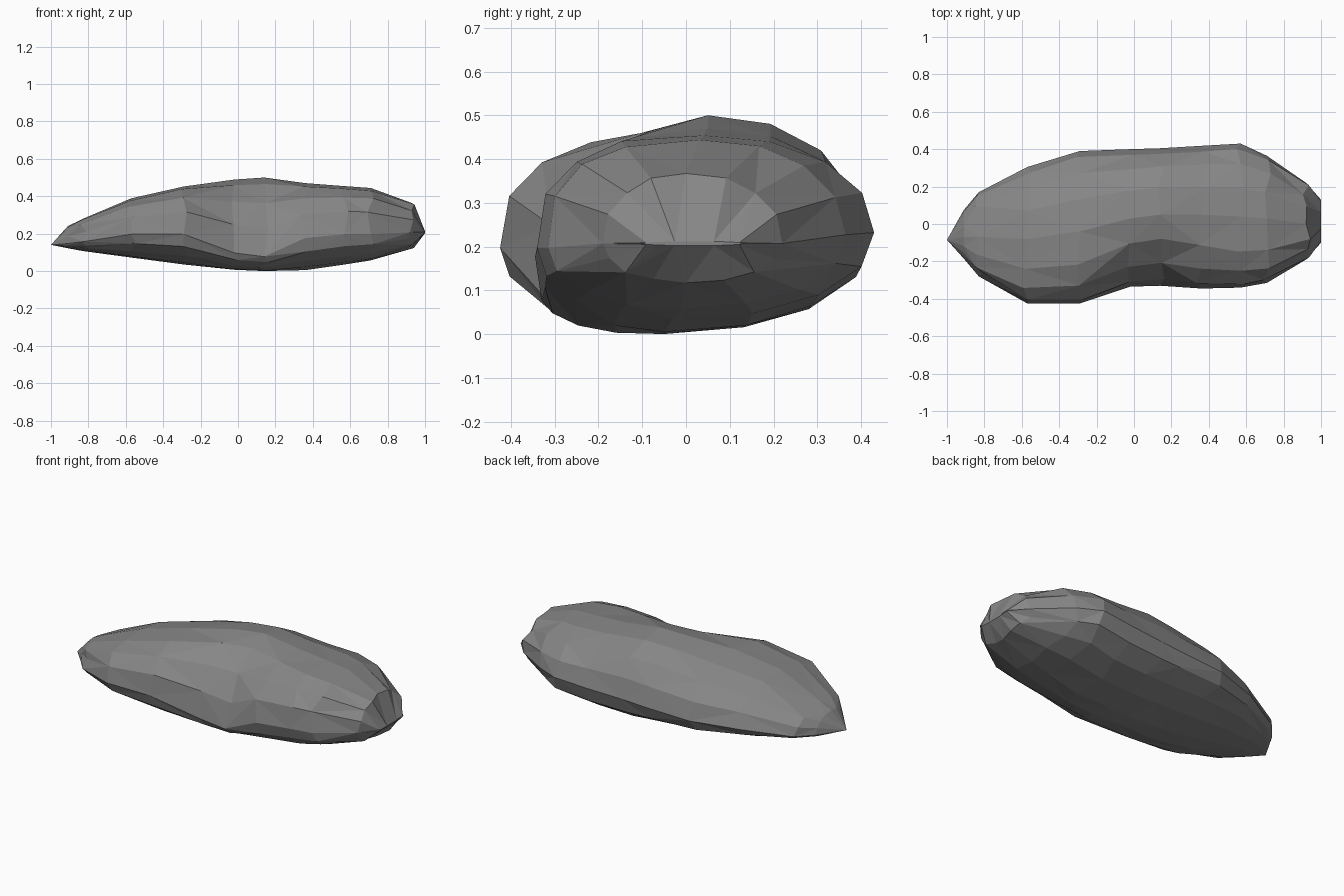
import bpy, bmesh, math, random

if "Cube" in bpy.data.objects:
    bpy.data.objects.remove(bpy.data.objects["Cube"])

random.seed(4)
N = 16  # points around each cross-section

# Stations: x, front y, back y, bottom z, top z, front/back widest z,
# crest y, keel y, front shoulder exponent (low = boxy, high = hollow)
stations = [
    (-0.91, -0.185, 0.075, 0.125, 0.243, 0.15, 0.15, -0.07, -0.07, 0.9),
    (-0.83, -0.28, 0.17, 0.11, 0.282, 0.16, 0.155, -0.07, -0.07, 0.85),
    (-0.57, -0.425, 0.305, 0.075, 0.392, 0.20, 0.18, -0.08, -0.08, 0.78),
    (-0.29, -0.425, 0.39, 0.038, 0.455, 0.20, 0.19, -0.04, -0.08, 0.78),
    (-0.02, -0.335, 0.40, 0.01, 0.492, 0.10, 0.20, 0.03, -0.06, 1.0),
    (0.14, -0.33, 0.405, 0.003, 0.503, 0.08, 0.21, 0.05, -0.05, 1.1),
    (0.36, -0.345, 0.418, 0.008, 0.473, 0.18, 0.22, 0.05, -0.05, 0.9),
    (0.57, -0.34, 0.43, 0.038, 0.457, 0.20, 0.235, 0.04, -0.03, 0.75),
    (0.71, -0.315, 0.365, 0.06, 0.447, 0.20, 0.23, 0.03, -0.01, 0.75),
    (0.92, -0.19, 0.22, 0.12, 0.37, 0.21, 0.21, 0.0, 0.0, 0.95),
    (1.00, -0.10, 0.13, 0.205, 0.215, 0.21, 0.21, 0.02, 0.02, 1.0),
]


def power(v, e):
    return math.copysign(abs(v) ** e, v)


bm = bmesh.new()
rings = []
for i, (x, yf, yb, zb, zt, zf, zr, crest, keel, ef) in enumerate(stations):
    ring = []
    for k in range(N):
        a = 2 * math.pi * k / N
        c, s = math.cos(a), math.sin(a)
        # Each quarter has its own centre and roundness
        e = ef if (c < 0 and s > 0.01) else 0.96
        yc = crest if s > 0 else keel
        zm = zr if c > 0 else zf
        y = yc + power(c, e) * ((yb - yc) if c > 0 else (yc - yf))
        z = zm + power(s, e) * ((zt - zm) if s > 0 else (zm - zb))
        dx = 0
        # Slight stone irregularity away from the outline points
        if k % 4 and 0 < i < len(stations) - 1:
            dx = random.uniform(-0.025, 0.025)
            y += random.uniform(-0.005, 0.005)
            z += random.uniform(-0.003, 0.003)
        ring.append(bm.verts.new((x + dx, y, z)))
    rings.append(ring)

# Skin with alternating diagonals
for i in range(len(rings) - 1):
    for k in range(N):
        a, b = rings[i][k], rings[i][(k + 1) % N]
        d, c = rings[i + 1][k], rings[i + 1][(k + 1) % N]
        if (i + k) % 2:
            bm.faces.new((a, b, c))
            bm.faces.new((a, c, d))
        else:
            bm.faces.new((a, b, d))
            bm.faces.new((b, c, d))

# Pointed left tip and blunt right end
tip = bm.verts.new((-1.0, -0.085, 0.143))
for k in range(N):
    bm.faces.new((tip, rings[0][(k + 1) % N], rings[0][k]))
bm.faces.new(rings[-1])
bmesh.ops.recalc_face_normals(bm, faces=bm.faces)
# Rest the lowest point on the ground
low = min(v.co.z for v in bm.verts)
bmesh.ops.translate(bm, verts=bm.verts, vec=(0, 0, -low))

mesh = bpy.data.meshes.new("rock")
bm.to_mesh(mesh)
bm.free()
rock = bpy.data.objects.new("rock", mesh)
bpy.context.collection.objects.link(rock)

# Dark grey stone
stone = bpy.data.materials.new("dark_stone")
stone.diffuse_color = (0.24, 0.24, 0.24, 1)
stone.use_nodes = True
stone.node_tree.nodes["Principled BSDF"].inputs["Base Color"].default_value = stone.diffuse_color
mesh.materials.append(stone)
